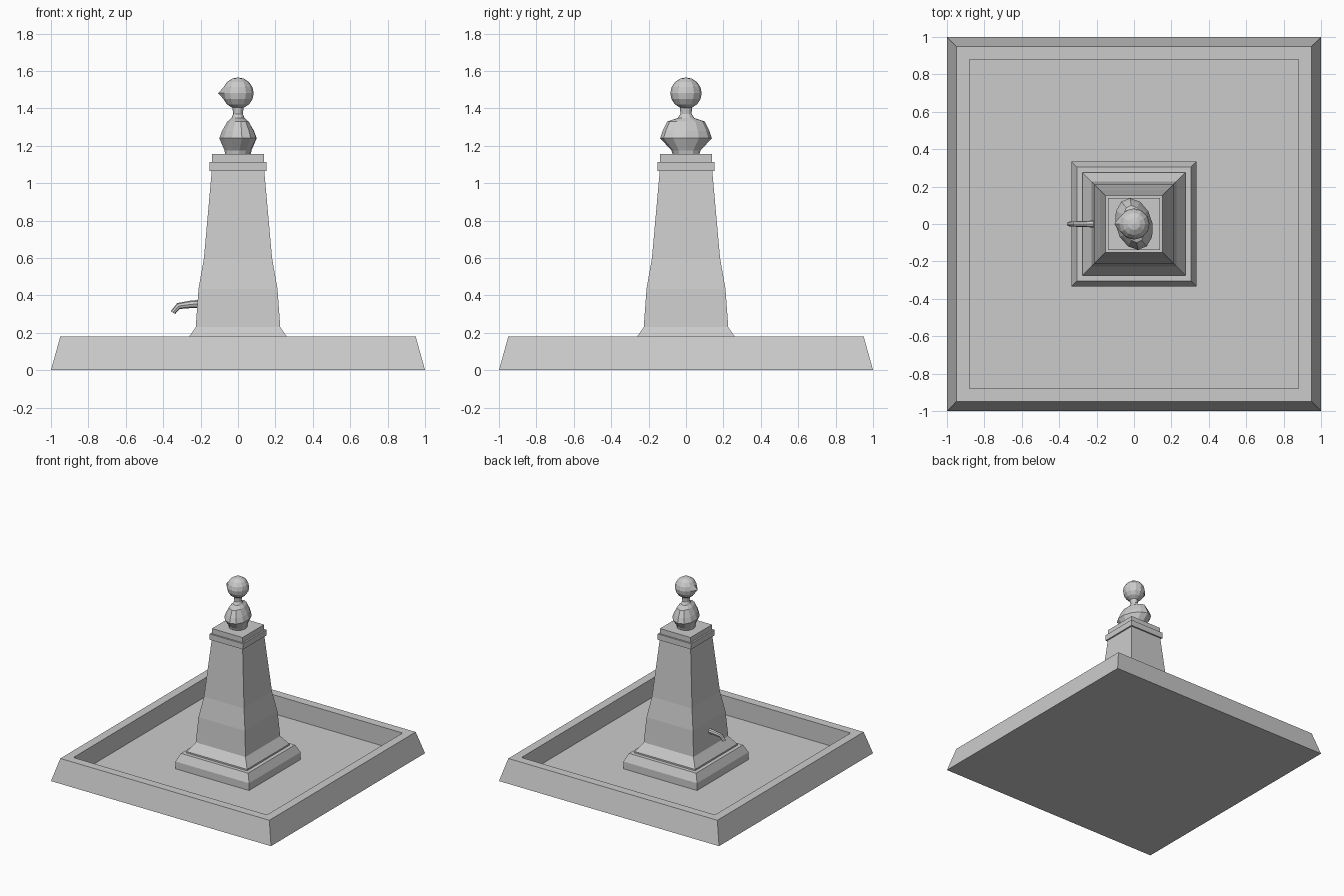
import bpy, bmesh, math
from mathutils import Vector

if "Cube" in bpy.data.objects:
    bpy.data.objects.remove(bpy.data.objects["Cube"])


def loft(name, rings):
    """Skin closed rings of equal length and cap both ends."""
    bm = bmesh.new()
    loops = [[bm.verts.new(p) for p in r] for r in rings]
    n = len(loops[0])
    for a, b in zip(loops, loops[1:]):
        for i in range(n):
            j = (i + 1) % n
            bm.faces.new((a[i], a[j], b[j], b[i]))
    bm.faces.new(loops[0][::-1])
    bm.faces.new(loops[-1])
    bmesh.ops.recalc_face_normals(bm, faces=bm.faces[:])
    mesh = bpy.data.meshes.new(name)
    bm.to_mesh(mesh)
    bm.free()
    ob = bpy.data.objects.new(name, mesh)
    bpy.context.collection.objects.link(ob)
    return ob


def square_loft(name, profile):
    return loft(name, [[(-h, -h, z), (h, -h, z), (h, h, z), (-h, h, z)]
                       for h, z in profile])


def oval(rx, ry, z, cx=0, shear=0, n=12):
    pts = []
    for i in range(n):
        a = 2 * math.pi * i / n
        y = ry * math.sin(a)
        pts.append((cx + rx * math.cos(a) + shear * y, y, z))
    return pts


# Square basin with sloping outside and sunken floor
square_loft("basin", [(1, 0), (.95, .18), (.88, .18), (.88, .025)])

# Stepped plinth and tapering pillar
square_loft("plinth", [(.335, .02), (.335, .085), (.305, .148)])
square_loft("pillar", [(.275, .14), (.275, .16), (.226, .23), (.211, .435),
                       (.182, .6), (.14, 1.07)])
square_loft("cap", [(.152, 1.065), (.152, 1.112), (.139, 1.112), (.139, 1.155)])

# Bust: shoulders and neck
loft("bust", [oval(.068, .07, 1.15), oval(.072, .078, 1.175, 0, -.1),
              oval(.1, .138, 1.24, 0, -.15), oval(.085, .125, 1.28, 0, -.15),
              oval(.056, .1, 1.33, 0, -.15), oval(.035, .045, 1.348),
              oval(.026, .03, 1.37), oval(.032, .033, 1.42)])

# Head with a pointed nose
bm = bmesh.new()
bmesh.ops.create_uvsphere(bm, u_segments=12, v_segments=8, radius=.084)
nose = min(bm.verts, key=lambda v: (v.co - Vector((-.084, 0, 0))).length)
nose.co.x = -.106
bmesh.ops.translate(bm, verts=bm.verts[:], vec=(0, 0, 1.481))
mesh = bpy.data.meshes.new("head")
bm.to_mesh(mesh)
bm.free()
bpy.context.collection.objects.link(bpy.data.objects.new("head", mesh))

# Water spout: rings along a drooping path (x, z, tilt, radius)
rings = []
for x, z, tilt, r in [(-.19, .355, 0, .022), (-.25, .352, .1, .02),
                      (-.318, .343, .4, .017), (-.348, .308, 1.0, .014)]:
    ring = []
    for i in range(8):
        a = 2 * math.pi * i / 8
        u = r * math.sin(a)
        ring.append((x - u * math.sin(tilt), .85 * r * math.cos(a),
                     z + u * math.cos(tilt)))
    rings.append(ring)
loft("spout", rings)
